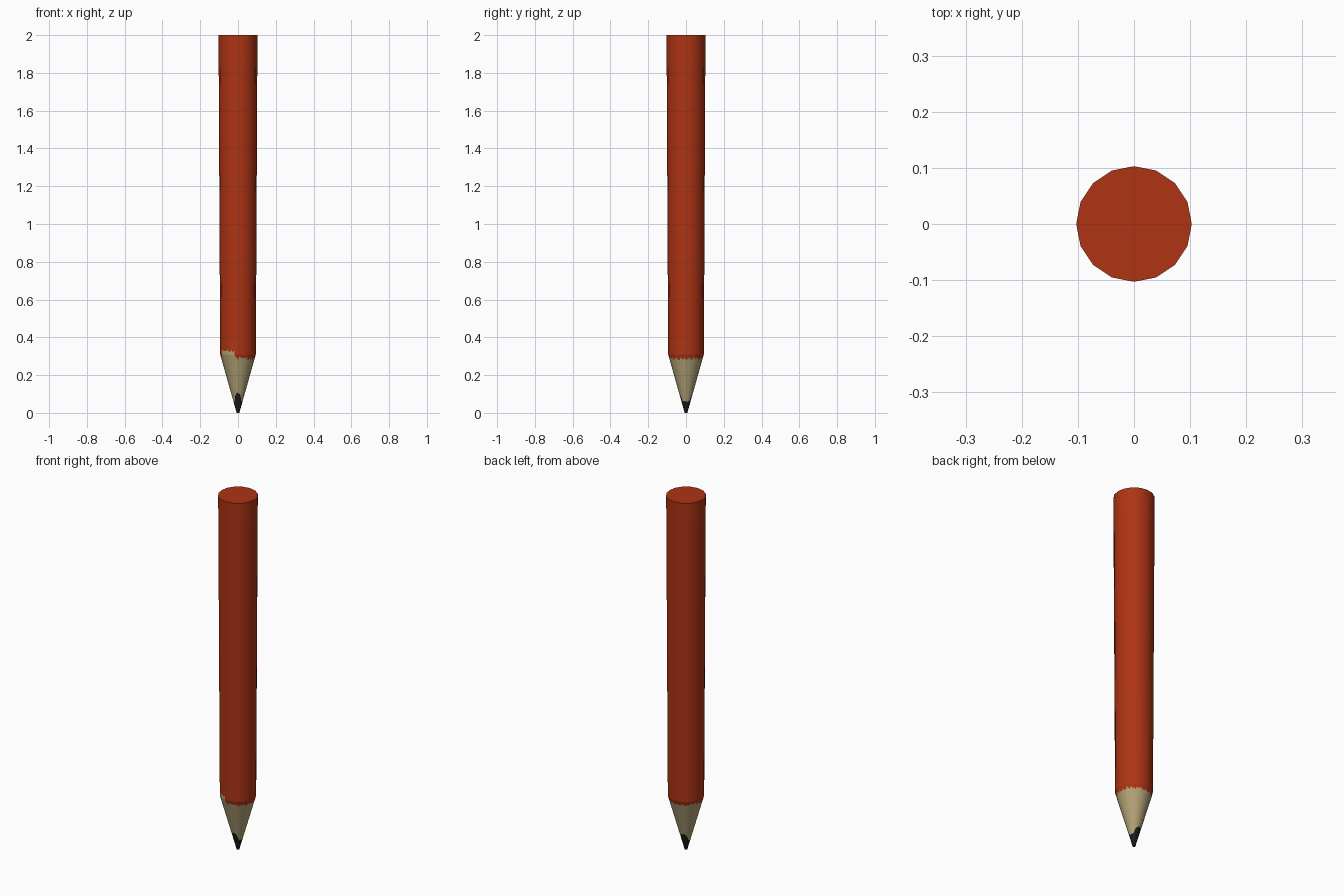
import bpy, math, random
from mathutils import Vector

if "Cube" in bpy.data.objects:
    bpy.data.objects.remove(bpy.data.objects["Cube"])

random.seed(4)
SIDES, SUB = 16, 6            # 16-sided body, each side split for the ragged paint edge
N = SIDES * SUB
SHOULDER, TOP = 0.31, 2.0


def material(name, rgb):
    m = bpy.data.materials.new(name)
    m.diffuse_color = (*rgb, 1)
    m.use_nodes = True
    m.node_tree.nodes["Principled BSDF"].inputs["Base Color"].default_value = m.diffuse_color
    return m


mats = [material("red paint", (0.42, 0.034, 0.007)),
        material("bare wood", (0.44, 0.36, 0.18)),
        material("graphite", (0.012, 0.011, 0.013))]


def radius(z):
    if z < SHOULDER:
        return 0.007 + (0.0945 - 0.007) * z / SHOULDER
    return 0.0945 + (0.103 - 0.0945) * (z - SHOULDER) / (TOP - SHOULDER)


def point(i, z):
    # position on the straight chord between two corners
    k, t = divmod(i, SUB)
    a0, a1 = (2 * math.pi * (k + d) / SIDES for d in (0, 1))
    p = Vector((math.cos(a0), math.sin(a0), 0)).lerp(
        Vector((math.cos(a1), math.sin(a1), 0)), t / SUB) * radius(z)
    p.z = z
    return p


def bump(deg, centre, width):
    d = abs((deg - centre + 180) % 360 - 180)
    return max(0.0, 1 - (d / width) ** 2)


# ring heights for each column: tip, lead edge, paint edge / shoulder, top
cols = []
for i in range(N):
    deg = 360 * i / N
    lead = 0.06 + 0.045 * bump(deg, 268, 45) + 0.04 * bump(deg, 100, 55)
    lead += random.uniform(-0.003, 0.003)
    paint = 0.288 + 0.04 * (bump(deg, 230, 32) > 0) + random.uniform(-0.009, 0.009)
    if abs(paint - SHOULDER) < 0.003:
        paint = SHOULDER - 0.003
    cols.append((0.0, lead, min(paint, SHOULDER), max(paint, SHOULDER), TOP, paint))

verts = [point(i, cols[i][r]) for r in range(5) for i in range(N)]
faces, slots = [], []
for r in range(4):
    for i in range(N):
        j = (i + 1) % N
        faces.append((r * N + i, r * N + j, (r + 1) * N + j, (r + 1) * N + i))
        above = cols[i][5] > SHOULDER and cols[j][5] > SHOULDER
        slots.append((2, 1, 1 if above else 0, 0)[r])
# flat end caps
faces += [tuple(range(N - 1, -1, -1)), tuple(range(4 * N, 5 * N))]
slots += [2, 0]

mesh = bpy.data.meshes.new("pencil")
mesh.from_pydata(verts, [], faces)
for m in mats:
    mesh.materials.append(m)
for p, s in zip(mesh.polygons, slots):
    p.material_index = s
    p.use_smooth = True

# round shading around the sides, flat caps, crisp shoulder
normals = [None] * len(mesh.loops)
for p in mesh.polygons:
    for li in p.loop_indices:
        if p.index >= 4 * N:
            n = Vector((0, 0, 1 if p.index > 4 * N else -1))
        else:
            a = 2 * math.pi * (mesh.loops[li].vertex_index % N) / N
            n = Vector((math.cos(a), math.sin(a), -0.28 if p.center.z < SHOULDER else -0.005))
        normals[li] = n.normalized()
mesh.normals_split_custom_set(normals)

pencil = bpy.data.objects.new("pencil", mesh)
bpy.context.collection.objects.link(pencil)
